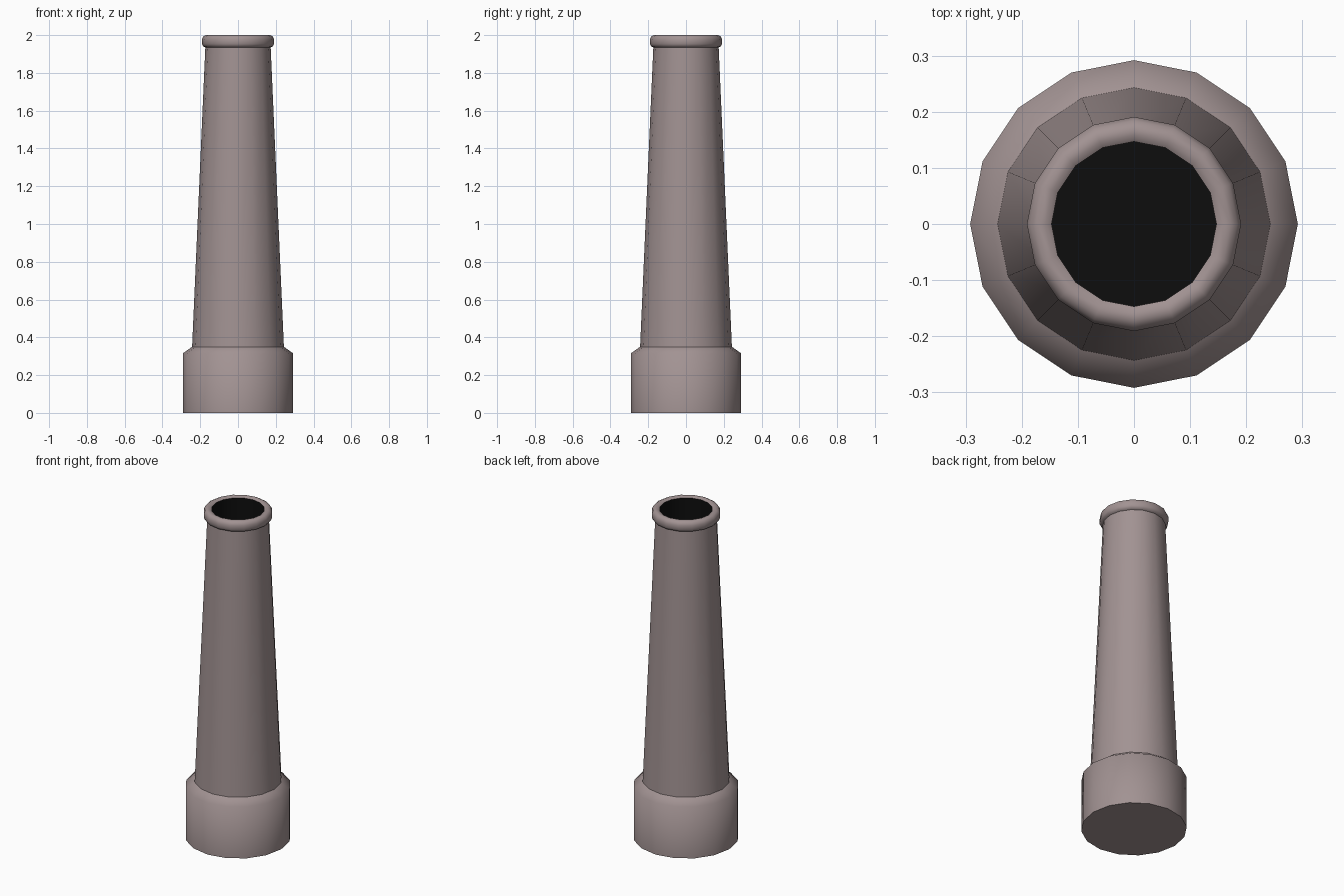
import bpy, bmesh, math

if "Cube" in bpy.data.objects:
    bpy.data.objects.remove(bpy.data.objects["Cube"])

SIDES = 16


def material(name, rgb):
    m = bpy.data.materials.new(name)
    m.diffuse_color = (*rgb, 1)
    m.use_nodes = True
    m.node_tree.nodes["Principled BSDF"].inputs["Base Color"].default_value = m.diffuse_color
    return m


clay = material("grey pink clay", (0.36, 0.29, 0.29))
soot = material("soot black", (0.004, 0.004, 0.004))


def lathe(name, profile, mat, angle):
    """Revolve (radius, z) points around z; radius 0 closes to a point."""
    bm = bmesh.new()
    verts = [bm.verts.new((r, 0, z)) for r, z in profile]
    edges = [bm.edges.new(p) for p in zip(verts, verts[1:])]
    bmesh.ops.spin(bm, geom=verts + edges, cent=(0, 0, 0), axis=(0, 0, 1),
                   angle=math.tau, steps=SIDES, use_duplicate=False)
    bmesh.ops.remove_doubles(bm, verts=bm.verts, dist=1e-4)
    bmesh.ops.recalc_face_normals(bm, faces=bm.faces)
    me = bpy.data.meshes.new(name)
    bm.to_mesh(me)
    bm.free()
    me.materials.append(mat)
    ob = bpy.data.objects.new(name, me)
    bpy.context.collection.objects.link(ob)
    bpy.context.view_layer.objects.active = ob
    ob.select_set(True)
    bpy.ops.object.shade_smooth_by_angle(angle=math.radians(angle))
    ob.select_set(False)
    return ob


# Wide base collar with sloping shoulder, closed underneath
lathe("base_collar", [(0, 0), (0.292, 0), (0.292, 0.315), (0.243, 0.35)], clay, 60)

# Tapered shaft
lathe("shaft", [(0.243, 0.35), (0.173, 1.935)], clay, 40)

# Rounded rim
lathe("rim", [(0.173, 1.935), (0.184, 1.94), (0.191, 1.953), (0.191, 1.978),
              (0.184, 1.993), (0.172, 2.0), (0.158, 2.0), (0.147, 1.992)], clay, 60)

# Sooty opening: dark bore inside the rim
bore = lathe("sooty_bore", [(0.147, 1.992), (0.147, 1.75), (0, 1.75)], soot, 30)
bore.data.flip_normals()
